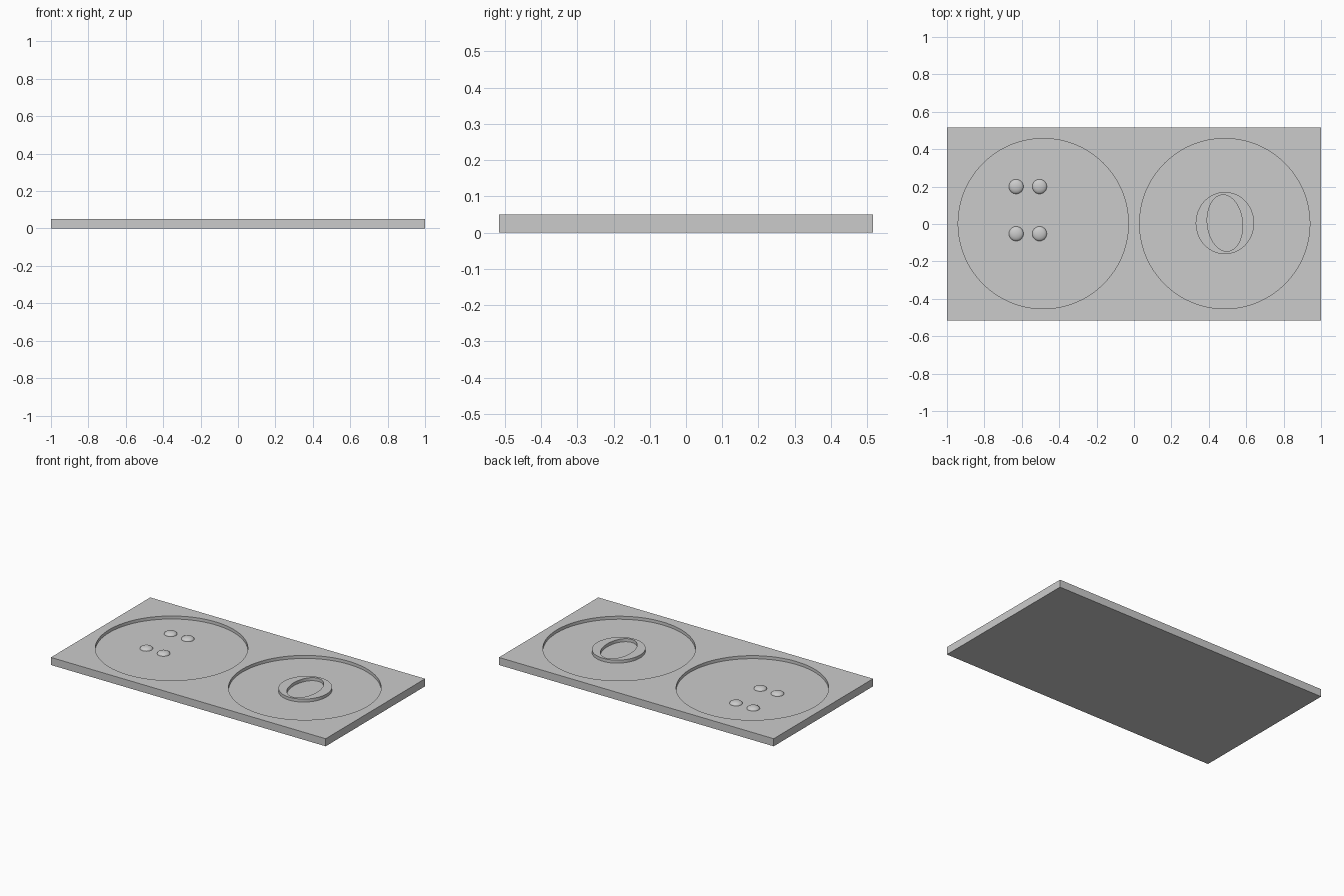
import bpy, bmesh
from math import radians
from mathutils import Matrix, Vector

cube = bpy.data.objects.get("Cube")
if cube:
    bpy.data.objects.remove(cube, do_unlink=True)

HEIGHT = 0.05
FLOOR = 0.03      # level of the recess floors
DISH_X = 0.485

grey = bpy.data.materials.new("plain grey")
grey.use_nodes = True
colour = (0.6, 0.6, 0.6, 1)
grey.diffuse_color = colour
grey.node_tree.nodes["Principled BSDF"].inputs["Base Color"].default_value = colour


def make_object(name, bm):
    mesh = bpy.data.meshes.new(name)
    bm.to_mesh(mesh)
    bm.free()
    mesh.materials.append(grey)
    obj = bpy.data.objects.new(name, mesh)
    bpy.context.collection.objects.link(obj)
    return obj


def oval(name, x, y, rx, ry, z0, z1, tilt=0):
    """Upright oval cylinder from z0 to z1."""
    bm = bmesh.new()
    place = (Matrix.Translation((x, y, (z0 + z1) / 2))
             @ Matrix.Rotation(radians(tilt), 4, 'Z')
             @ Matrix.Diagonal((rx, ry, z1 - z0, 1)))
    bmesh.ops.create_cone(bm, cap_ends=True, segments=128, radius1=1,
                          radius2=1, depth=1, matrix=place)
    return make_object(name, bm)


def cut(obj, cutter):
    cutter.hide_render = True
    mod = obj.modifiers.new("cut", 'BOOLEAN')
    mod.operation = 'DIFFERENCE'
    mod.solver = 'EXACT'
    mod.object = cutter
    bpy.context.view_layer.objects.active = obj
    bpy.ops.object.modifier_apply(modifier=mod.name)
    bpy.data.objects.remove(cutter, do_unlink=True)


def smooth(obj):
    bpy.ops.object.select_all(action='DESELECT')
    obj.select_set(True)
    bpy.context.view_layer.objects.active = obj
    bpy.ops.object.shade_smooth_by_angle(angle=radians(30))


# Base plate with two round recesses
bm = bmesh.new()
bmesh.ops.create_cube(bm, size=1, matrix=Matrix.Translation((0, 0, HEIGHT / 2))
                      @ Matrix.Diagonal((2, 1.033, HEIGHT, 1)))
plate = make_object("base_plate", bm)
for side in (-1, 1):
    cut(plate, oval("recess_cutter", side * DISH_X, 0.002, 0.455, 0.455, FLOOR, 0.1))
smooth(plate)

# Raised disc in the left recess, with a slightly tilted oval hollow
disc = oval("raised_disc", 0.486, 0.005, 0.156, 0.166, FLOOR, HEIGHT)
cut(disc, oval("hollow_cutter", 0.486, 0.005, 0.094, 0.151, 0, 0.1, tilt=6))
smooth(disc)

# Four low domes in the right recess
for row, y in (("back", 0.2), ("front", -0.052)):
    for col, x in (("outer", -0.63), ("inner", -0.505)):
        bm = bmesh.new()
        bmesh.ops.create_uvsphere(bm, u_segments=32, v_segments=16, radius=0.039)
        bmesh.ops.bisect_plane(bm, geom=bm.verts[:] + bm.edges[:] + bm.faces[:],
                               dist=1e-5, plane_co=(0, 0, 0), plane_no=(0, 0, 1),
                               clear_inner=True)
        bmesh.ops.scale(bm, vec=Vector((1, 1, 0.45)), verts=bm.verts)
        bmesh.ops.translate(bm, vec=(x, y, FLOOR), verts=bm.verts)
        smooth(make_object(f"dome_{row}_{col}", bm))
